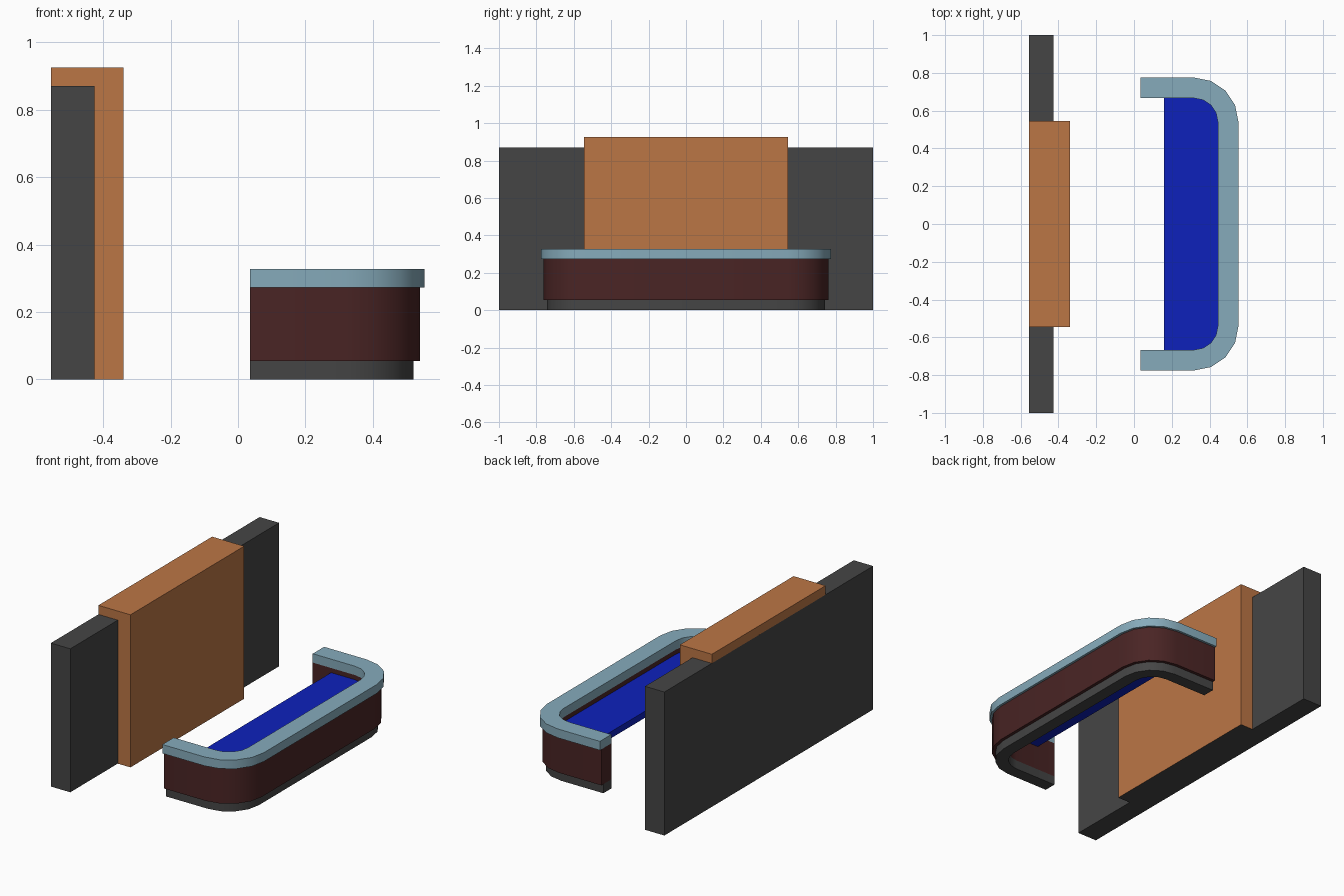
import bpy, bmesh, math
from mathutils import Vector

cube = bpy.data.objects.get("Cube")
if cube:
    bpy.data.objects.remove(cube, do_unlink=True)


def material(name, r, g, b):
    m = bpy.data.materials.new(name)
    m.use_nodes = True
    m.diffuse_color = (r, g, b, 1)
    m.node_tree.nodes["Principled BSDF"].inputs["Base Color"].default_value = (r, g, b, 1)
    return m


charcoal = material("charcoal", 0.06, 0.06, 0.06)
wood = material("warm wood", 0.5, 0.18, 0.06)
maroon = material("maroon", 0.068, 0.018, 0.018)
pale_blue = material("pale blue", 0.24, 0.41, 0.5)
deep_blue = material("deep blue", 0.004, 0.015, 0.5)


def extrude(name, outline, offset, *mats):
    """Extrude a closed planar outline into a solid."""
    bm = bmesh.new()
    face = bm.faces.new([bm.verts.new(p) for p in outline])
    new = bmesh.ops.extrude_face_region(bm, geom=[face])["geom"]
    verts = [v for v in new if isinstance(v, bmesh.types.BMVert)]
    bmesh.ops.translate(bm, verts=verts, vec=Vector(offset))
    bmesh.ops.recalc_face_normals(bm, faces=bm.faces)
    mesh = bpy.data.meshes.new(name)
    bm.to_mesh(mesh)
    bm.free()
    for m in mats:
        mesh.materials.append(m)
    obj = bpy.data.objects.new(name, mesh)
    bpy.context.collection.objects.link(obj)
    return obj


def smooth(obj):
    bpy.ops.object.select_all(action='DESELECT')
    obj.select_set(True)
    bpy.context.view_layer.objects.active = obj
    bpy.ops.object.shade_smooth_by_angle(angle=math.radians(30))


# Back wall and the feature panel that hooks over its top
BACK, WALL_FRONT, PANEL_FRONT = -0.555, -0.425, -0.34
WALL_TOP, PANEL_TOP, PANEL_HALF = 0.87, 0.925, 0.545

extrude("back_wall", [(BACK, -1, 0), (WALL_FRONT, -1, 0), (WALL_FRONT, -1, WALL_TOP),
                      (BACK, -1, WALL_TOP)], (0, 2, 0), charcoal)
hook = [(WALL_FRONT, 0), (PANEL_FRONT, 0), (PANEL_FRONT, PANEL_TOP),
        (BACK, PANEL_TOP), (BACK, WALL_TOP), (WALL_FRONT, WALL_TOP)]
panel = extrude("feature_panel", [(x, -PANEL_HALF, z) for x, z in hook],
                (0, 2 * PANEL_HALF, 0), wood, charcoal)
for p in panel.data.polygons:
    if p.normal.z < -0.9 and p.center.z < 0.1:
        p.material_index = 1

# Reception counter: U-shaped layers sharing one inner face
CX, CY, INNER_R, OPEN_X = 0.318, 0.54, 0.126, 0.035


def u_path(radius, start_x, steps=4):
    """Half-U outline with rounded corners, from the -y end to the +y end."""
    half = [(start_x, CY + radius)]
    for i in range(steps + 1):
        a = math.pi / 2 * (1 - i / steps)
        half.append((CX + radius * math.cos(a), CY + radius * math.sin(a)))
    return [(x, -y) for x, y in half] + half[::-1]


def u_layer(name, outer_r, bottom, top, mat):
    ring = u_path(outer_r, OPEN_X) + u_path(INNER_R, OPEN_X)[::-1]
    smooth(extrude(name, [(x, y, bottom) for x, y in ring], (0, 0, top - bottom), mat))


u_layer("counter_plinth", 0.202, 0, 0.055, charcoal)
u_layer("counter_body", 0.221, 0.055, 0.273, maroon)
u_layer("counter_top", 0.235, 0.273, 0.327, pale_blue)

# Desk shelf filling the inside of the counter
shelf = u_path(INNER_R, 0.158)
smooth(extrude("desk_shelf", [(x, y, 0.205) for x, y in shelf], (0, 0, 0.04), deep_blue))
